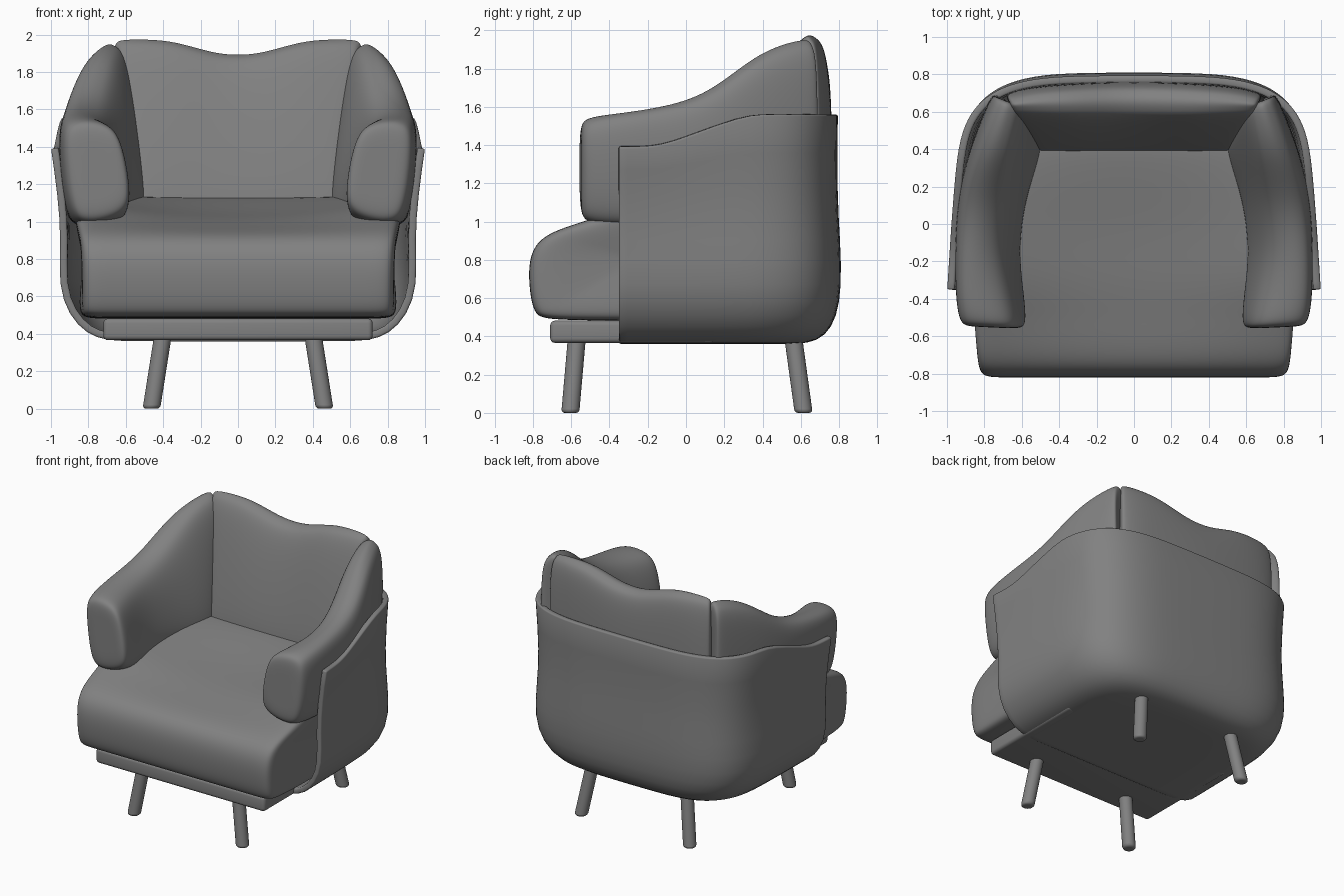
import bpy, bmesh, math
from mathutils import Vector

if "Cube" in bpy.data.objects:
    bpy.data.objects.remove(bpy.data.objects["Cube"])

grey = bpy.data.materials.new("dark_grey")
grey.diffuse_color = (0.22, 0.22, 0.22, 1)
grey.use_nodes = True
grey.node_tree.nodes["Principled BSDF"].inputs["Base Color"].default_value = grey.diffuse_color


def make_object(name, verts, faces):
    me = bpy.data.meshes.new(name)
    bm = bmesh.new()
    vs = [bm.verts.new(v) for v in verts]
    for f in faces:
        bm.faces.new([vs[i] for i in f])
    bmesh.ops.recalc_face_normals(bm, faces=bm.faces)
    bm.to_mesh(me)
    bm.free()
    me.polygons.foreach_set("use_smooth", [True] * len(me.polygons))
    ob = bpy.data.objects.new(name, me)
    bpy.context.collection.objects.link(ob)
    return ob


def rounded_ring(corners, d, bulge):
    """Cut each corner in two and add a slightly bulged point mid-edge."""
    pts = [Vector(c) for c in corners]
    if d == 0:
        return pts
    mid = sum(pts, Vector()) / len(pts)
    ring = []
    for i, p in enumerate(pts):
        q, o = pts[(i + 1) % len(pts)], pts[i - 1]
        dq = min(d, (q - p).length * 0.36)
        do = min(d, (o - p).length * 0.36)
        ring.append(p + (o - p).normalized() * do)
        ring.append(p + (q - p).normalized() * dq)
        m = (p + q) / 2
        ring.append(m + (m - mid).normalized() * bulge)
    return ring


def cushion(name, sections, d=0.055, bulge=0.015, soft=0.045):
    """Loft rounded rings with soft end caps, then subdivide."""
    rings = [rounded_ring(s, d, bulge) for s in sections]

    def end(r, nxt):
        c = sum(r, Vector()) / len(r)
        core = [p.lerp(c, 0.6) for p in r]
        cap = [p + (c - p).normalized() * soft for p in r]
        rim = [p + (n - p).normalized() * soft for p, n in zip(r, nxt)]
        return [core, cap, rim]

    rings = end(rings[0], rings[1]) + rings[1:-1] + end(rings[-1], rings[-2])[::-1]
    n = len(rings[0])
    verts = [p for r in rings for p in r]
    faces = [(k * n + i, k * n + (i + 1) % n, (k + 1) * n + (i + 1) % n, (k + 1) * n + i)
             for k in range(len(rings) - 1) for i in range(n)]
    faces += [tuple(range(n)), tuple(range(len(verts) - n, len(verts)))]
    ob = make_object(name, verts, faces)
    sub = ob.modifiers.new("soft", 'SUBSURF')
    sub.levels = sub.render_levels = 3
    return ob


def flip(section):
    return [(-x, y, z) for x, y, z in section]


def symmetric(half):
    """Sections given from x = 0 outwards, mirrored to the other side."""
    return [flip(s) for s in reversed(half[1:])] + half


# Seat cushion: one side profile (y, z, share of dip) lofted across x
seat_profile = [(-0.72, 0.482, 0), (-0.795, 0.51, 0), (-0.82, 0.65, 0), (-0.823, 0.80, 0),
                (-0.775, 0.905, 0), (-0.66, 0.965, 0.2), (-0.5, 1.015, 0.5), (-0.3, 1.095, 1),
                (0.0, 1.12, 0.9), (0.45, 1.15, 0), (0.52, 1.10, 0), (0.52, 0.50, 0),
                (0.45, 0.482, 0), (0.0, 0.482, 0)]


def seat_section(x, dip):
    def width(y, z):
        lean = 1 + 0.03 * (z - 0.5)
        return x * lean * (1.04 + 0.09 * y if y < -0.3 else 1.01 - 0.3 * max(0, y))
    return [(width(y, z), y, z - dip * k) for y, z, k in seat_profile]


cushion("seat_cushion", symmetric([
    seat_section(0, 0.08), seat_section(0.4, 0.06),
    seat_section(0.70, 0.01), seat_section(0.865, 0)]), d=0)


# Back cushion: dips in the middle of the top edge, ends cut on a diagonal
def back_section(xb, xt, xo, yf, yt, yb, top):
    return [(xb, yf, 1.0), (xt, yt, top), (xo, yb, top - 0.005), (xo, yb, 1.0)]


cushion("back_cushion", symmetric([
    back_section(0, 0, 0, 0.36, 0.565, 0.752, 1.88),
    back_section(0.14, 0.14, 0.15, 0.36, 0.565, 0.75, 1.895),
    back_section(0.31, 0.33, 0.36, 0.36, 0.565, 0.74, 1.96),
    back_section(0.42, 0.50, 0.55, 0.36, 0.57, 0.725, 1.968),
    back_section(0.52, 0.64, 0.69, 0.36, 0.58, 0.69, 1.963)]), d=0.05, soft=0.025)

# Arm cushions: low and fat in front, tall and thinner at the back corner
arm = [
    [(0.555, -0.56, 1.06), (0.63, -0.56, 1.525), (0.945, -0.545, 1.535), (0.88, -0.545, 0.98)],
    [(0.565, -0.38, 1.0), (0.67, -0.38, 1.53), (0.965, -0.38, 1.57), (0.91, -0.38, 0.97)],
    [(0.59, -0.15, 1.0), (0.72, -0.15, 1.56), (0.965, -0.15, 1.60), (0.92, -0.15, 0.97)],
    [(0.56, 0.10, 1.0), (0.70, 0.12, 1.655), (0.945, 0.12, 1.65), (0.93, 0.12, 0.97)],
    [(0.50, 0.28, 1.0), (0.65, 0.38, 1.90), (0.87, 0.38, 1.865), (0.89, 0.38, 0.97)],
    [(0.47, 0.40, 1.0), (0.59, 0.63, 1.965), (0.76, 0.70, 1.955), (0.74, 0.72, 0.97)]]
cushion("arm_cushion_right", arm, d=0.06, soft=0.035)
cushion("arm_cushion_left", [flip(s) for s in arm], d=0.06, soft=0.035)

# Shell: tub wrapping sides and back, with a flat bottom
FRONT = -0.35
levels = [(0.360, 0.55, 0.52), (0.362, 0.70, 0.64), (0.40, 0.81, 0.73), (0.50, 0.905, 0.79),
          (0.66, 0.962, 0.815), (0.90, 0.945, 0.808), (1.15, 0.965, 0.79), (None, 1.0, 0.795)]


def top_height(y):
    t = min(max((y + 0.22) / 0.6, 0), 1)
    return 1.39 + 0.17 * t * t * (3 - 2 * t)


def plan_half(w, b, taper):
    pts = [(w, FRONT + 0.35 * i / 4) for i in range(4)]
    for i in range(13):
        a = math.pi / 2 * i / 12
        pts.append((w * math.cos(a) ** 0.5 if i < 12 else 0, b * math.sin(a) ** 0.5))
    return [(x * (1 - taper * min(1, (y - FRONT) / 0.7)), y) for x, y in pts]


verts, faces = [], []
for z, w, b in levels:
    half = plan_half(w, b, 0.045 if z is None or z > 1 else 0.01)
    path = half + [(-x, y) for x, y in reversed(half[:-1])]
    verts += [(x, y, z or top_height(y)) for x, y in path]
n = len(path)
for k in range(len(levels) - 1):
    faces += [(k * n + i, k * n + i + 1, (k + 1) * n + i + 1, (k + 1) * n + i) for i in range(n - 1)]
h = n // 2
faces += [(i, i + 1, n - 2 - i, n - 1 - i) for i in range(h - 1)] + [(h - 1, h, h + 1)]
shell = make_object("shell", verts, faces)
# make normals face outwards so the thickness grows inwards
if max(shell.data.polygons, key=lambda p: p.center.y).normal.y < 0:
    shell.data.flip_normals()
sub = shell.modifiers.new("smooth", 'SUBSURF')
sub.levels = sub.render_levels = 1
sub.boundary_smooth = 'PRESERVE_CORNERS'
sol = shell.modifiers.new("thickness", 'SOLIDIFY')
sol.thickness, sol.offset = 0.04, -1
bev = shell.modifiers.new("rim", 'BEVEL')
bev.width, bev.segments, bev.angle_limit = 0.01, 2, math.radians(50)

# Base rail under the seat
bpy.ops.mesh.primitive_cube_add(size=1, location=(0, -0.28, 0.424))
base = bpy.context.object
base.name = "base_rail"
base.scale = (1.44, 0.86, 0.116)
bpy.ops.object.transform_apply(location=False, rotation=False, scale=True)
bev = base.modifiers.new("round", 'BEVEL')
bev.width, bev.segments = 0.025, 4
base.data.polygons.foreach_set("use_smooth", [True] * 6)

# Splayed round legs, sheared so the feet stay flat on the floor
for label, y0, y1 in (("front", -0.605, -0.57), ("back", 0.615, 0.56)):
    for side, s in (("left", -1), ("right", 1)):
        bpy.ops.mesh.primitive_cylinder_add(vertices=24, radius=0.047, depth=0.4,
                                            location=(s * 0.463, y0, 0.2))
        leg = bpy.context.object
        leg.name = f"{label}_leg_{side}"
        for v in leg.data.vertices:
            if v.co.z > 0:
                v.co.x -= s * 0.063
                v.co.y += y1 - y0
        bev = leg.modifiers.new("round", 'BEVEL')
        bev.width, bev.segments, bev.angle_limit = 0.018, 3, math.radians(40)
        bpy.ops.object.shade_smooth_by_angle(angle=math.radians(40))

# One dark grey for every part
for ob in bpy.data.objects:
    ob.data.materials.append(grey)
